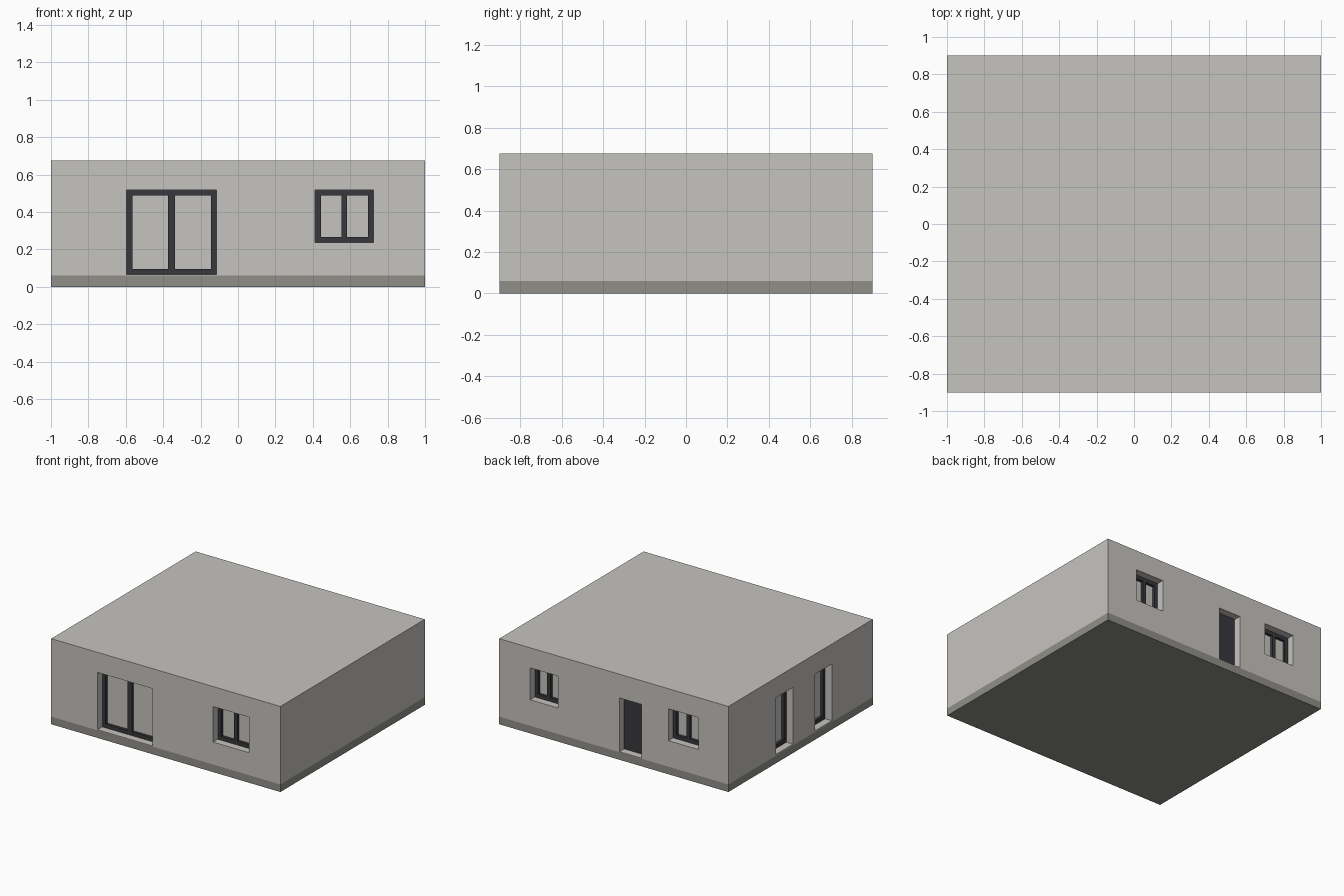
import bpy, bmesh
from mathutils import Matrix, Vector

if "Cube" in bpy.data.objects:
    bpy.data.objects.remove(bpy.data.objects["Cube"])

HX, HY, H, BASE = 1.0, 0.9, 0.675, 0.06
FRONT_D, BACK_D = 0.058, 0.08      # depth of frame face and of recess


def material(name, rgb):
    m = bpy.data.materials.new(name)
    m.diffuse_color = (*rgb, 1)
    m.use_nodes = True
    m.node_tree.nodes["Principled BSDF"].inputs["Base Color"].default_value = m.diffuse_color
    return m


PLASTER = material("plaster_grey", (0.565, 0.55, 0.52))
PLINTH = material("plinth_grey", (0.28, 0.275, 0.25))
DARK = material("dark_frame", (0.040, 0.040, 0.048))


def add_box(bm, lo, hi):
    lo, hi = Vector(lo), Vector(hi)
    bmesh.ops.create_cube(bm, size=1, matrix=Matrix.Translation((lo + hi) / 2)
                          @ Matrix.Diagonal((*(hi - lo), 1)))


def make(name, boxes, mat):
    bm = bmesh.new()
    for lo, hi in boxes:
        add_box(bm, lo, hi)
    me = bpy.data.meshes.new(name)
    bm.to_mesh(me)
    bm.free()
    me.materials.append(mat)
    ob = bpy.data.objects.new(name, me)
    bpy.context.collection.objects.link(ob)
    return ob


def on_wall(side, u0, u1, z0, z1, d0, d1):
    """Box corners from wall position u, height z and depth d into the wall."""
    if side == "front":
        return (u0, -HY + d0, z0), (u1, -HY + d1, z1)
    if side == "back":
        return (u0, HY - d1, z0), (u1, HY - d0, z1)
    return (-HX + d0, u0, z0), (-HX + d1, u1, z1)


# openings: name, wall, extent along wall, heights, middle bar width
windows = [
    ("terrace_window", "front", -0.595, -0.115, 0.065, 0.517, 0.036),
    ("front_window", "front", 0.413, 0.725, 0.237, 0.517, 0.03),
    ("back_window_right", "back", 0.485, 0.73, 0.265, 0.517, 0.03),
    ("back_window_left", "back", -0.74, -0.477, 0.265, 0.517, 0.03),
    ("side_window_back", "left", 0.095, 0.305, 0.07, 0.517, 0),
    ("side_window_front", "left", -0.39, -0.18, 0.07, 0.517, 0),
]
door = ("back", -0.24, -0.05, 0.064, 0.488)

# base and walls
make("plinth", [((-HX, -HY, 0), (HX, HY, BASE))], PLINTH)
walls = make("walls", [((-HX, -HY, BASE), (HX, HY, H))], PLASTER)

# recesses for windows and door
cuts = [on_wall(*w[1:6], -0.05, BACK_D) for w in windows]
cuts.append(on_wall(*door, -0.05, BACK_D))
cutter = make("recess_cutter", cuts, PLASTER)
cutter.hide_render = True
mod = walls.modifiers.new("recesses", "BOOLEAN")
mod.operation, mod.solver, mod.object = "DIFFERENCE", "EXACT", cutter
bpy.context.view_layer.objects.active = walls
bpy.ops.object.modifier_apply(modifier=mod.name)
bpy.data.objects.remove(cutter)

# window frames
T = 0.03
for name, side, u0, u1, z0, z1, mid in windows:
    bars = [(u0, u0 + T, z0, z1), (u1 - T, u1, z0, z1),
            (u0 + T, u1 - T, z0, z0 + T), (u0 + T, u1 - T, z1 - T, z1)]
    if mid:
        c = (u0 + u1) / 2
        bars.append((c - mid / 2, c + mid / 2, z0 + T, z1 - T))
    make(name + "_frame", [on_wall(side, *b, FRONT_D, BACK_D) for b in bars], DARK)

# back door
make("door", [on_wall(*door, FRONT_D, BACK_D)], DARK)
